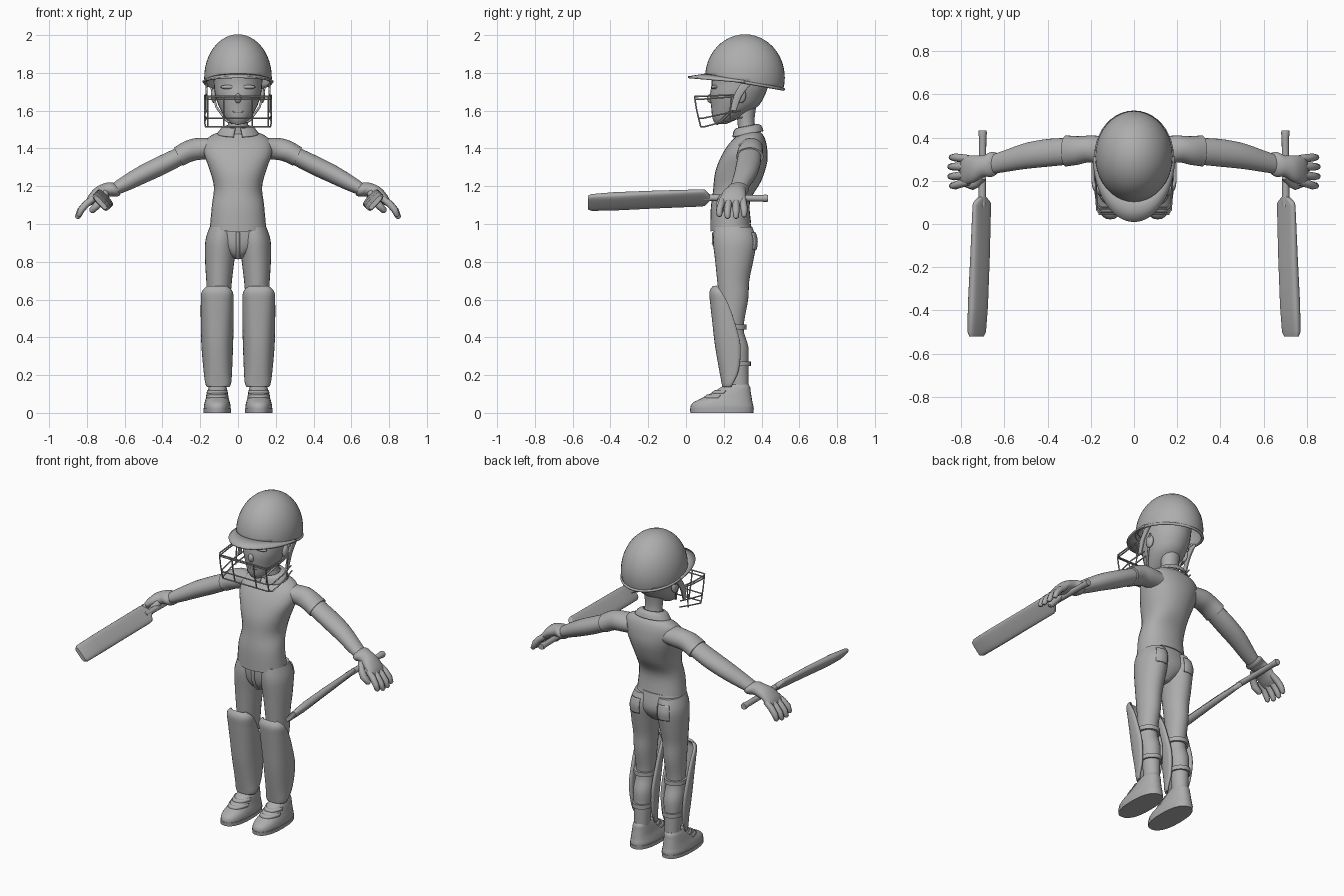
import bpy, bmesh, math
from mathutils import Vector as V

grey = bpy.data.materials.new("plain grey")
grey.diffuse_color = (0.42, 0.42, 0.42, 1)

# cross-section axes: horizontal slices, slices along the arm, slices along the bat
FLAT = (V((1, 0, 0)), V((0, 1, 0)))
ARM = (V((.43, 0, .9)), V((0, 1, 0)))
BAT = (V((.68, 0, .73)), V((-.73, 0, .68)))


def finish(ob, mirror=False, thick=0, angle=50):
    ob.data.materials.append(grey)
    bpy.ops.object.select_all(action='DESELECT')
    ob.select_set(True)
    bpy.context.view_layer.objects.active = ob
    bpy.ops.object.shade_smooth_by_angle(angle=math.radians(angle))
    if thick:
        m = ob.modifiers.new("thickness", 'SOLIDIFY')
        m.thickness, m.offset = thick, 0
    if mirror:
        ob.modifiers.new("mirror", 'MIRROR').use_clip = False
    return ob


def from_bmesh(name, bm, **kw):
    bmesh.ops.recalc_face_normals(bm, faces=bm.faces)
    me = bpy.data.meshes.new(name)
    bm.to_mesh(me)
    bm.free()
    ob = bpy.data.objects.new(name, me)
    bpy.context.collection.objects.link(ob)
    return finish(ob, **kw)


def spline(secs, steps):
    out = []
    for i in range(len(secs) - 1):
        a, b, c, d = (secs[min(max(i + k, 0), len(secs) - 1)] for k in (-1, 0, 1, 2))
        for s in range(steps):
            t = s / steps
            out.append([.5 * (2*q + (r-p)*t + (2*p-5*q+4*r-s_)*t*t + (3*q-p-3*r+s_)*t**3)
                        for p, q, r, s_ in zip(a, b, c, d)])
    return out + [list(secs[-1])]


def loft(name, secs, axes=FLAT, arc=None, p=1.0, n=28, steps=4, tilt=0, **kw):
    """Skin sections (x, y, z, radius1, radius2); arc in degrees makes an open shell."""
    bm = bmesh.new()
    a0, a1 = arc or (0, 360)
    rows = []
    for x, y, z, r1, r2 in spline(secs, steps):
        row = []
        for k in range(n + 1 if arc else n):
            a = math.radians(a0 + (a1 - a0) * k / n)
            c, s = (math.copysign(abs(f) ** p, f) for f in (math.cos(a), math.sin(a)))
            co = V((x, y, z)) + axes[0] * c * r1 + axes[1] * s * r2
            co.z += tilt * s * r2
            row.append(bm.verts.new(co))
        rows.append(row)
    for lo, hi in zip(rows, rows[1:]):
        for k in range(n):
            j = (k + 1) % len(lo)
            bm.faces.new((lo[k], lo[j], hi[j], hi[k]))
    if not arc:
        bm.faces.new(rows[0])
        bm.faces.new(rows[-1])
    return from_bmesh(name, bm, **kw)


def tube(name, pts, r, radii=None, closed=False, mirror=False):
    cu = bpy.data.curves.new(name, 'CURVE')
    cu.dimensions, cu.bevel_depth, cu.bevel_resolution, cu.use_fill_caps = '3D', r, 2, True
    sp = cu.splines.new('POLY')
    sp.points.add(len(pts) - 1)
    for i, co in enumerate(pts):
        sp.points[i].co = (*co, 1)
        sp.points[i].radius = radii[i] if radii else 1
    sp.use_cyclic_u = closed
    ob = bpy.data.objects.new(name, cu)
    bpy.context.collection.objects.link(ob)
    bpy.ops.object.select_all(action='DESELECT')
    ob.select_set(True)
    bpy.context.view_layer.objects.active = ob
    bpy.ops.object.convert(target='MESH')
    return finish(bpy.context.object, mirror)


def ball(name, co, size, mirror=False):
    bm = bmesh.new()
    bmesh.ops.create_uvsphere(bm, u_segments=16, v_segments=10, radius=1)
    for v in bm.verts:
        v.co = V(co) + V(a * b for a, b in zip(v.co, size))
    return from_bmesh(name, bm, mirror=mirror)


# head, neck and face
loft("head", [(0, .185, 1.53, .035, .03), (0, .21, 1.56, .065, .07), (0, .255, 1.62, .1, .122),
              (0, .272, 1.68, .12, .145), (0, .285, 1.74, .128, .15), (0, .29, 1.84, .125, .15),
              (0, .29, 1.92, .06, .08)])
loft("neck", [(0, .33, 1.45, .065, .055), (0, .318, 1.54, .053, .045), (0, .315, 1.64, .06, .06)])
ball("nose", (0, .133, 1.665), (.018, .022, .026))
ball("brow", (.05, .152, 1.725), (.042, .018, .012), True)
ball("mouth", (0, .148, 1.595), (.035, .014, .008))
ball("ear", (.127, .29, 1.68), (.016, .028, .04), True)

# helmet dome, cut along a sloping rim
bm = bmesh.new()
bmesh.ops.create_uvsphere(bm, u_segments=40, v_segments=24, radius=1)
for v in bm.verts:
    v.co = V((v.co.x * .175, v.co.y * .207 + .312, v.co.z * .225 + 1.775))
bmesh.ops.bisect_plane(bm, geom=bm.verts[:] + bm.edges[:] + bm.faces[:], plane_co=(0, .1, 1.785),
                       plane_no=(0, .075, .415), clear_inner=True)
from_bmesh("helmet_dome", bm, thick=.008)
tube("helmet_rim", [(.176 * math.cos(a), .312 + .205 * math.sin(a), 1.75 - .037 * math.sin(a))
                    for a in (math.tau * k / 40 for k in range(40))], .008, closed=True)
# peak, arched from side to side
bm = bmesh.new()
rows = []
for k in range(33):
    a = math.pi * (1 + k / 32)
    c, s = math.cos(a), math.sin(a)
    rows.append([bm.verts.new((c * rx, .312 + s * ry, z - s * dz)) for rx, ry, z, dz in
                 ((.165, .19, 1.76, .035), (.178, .25, 1.755, .03), (.187, .302, 1.75, .027))])
for p, q in zip(rows, rows[1:]):
    for i in (0, 1):
        bm.faces.new((p[i], p[i + 1], q[i + 1], q[i]))
from_bmesh("helmet_peak", bm, thick=.01)

# face cage and its side mounts
def hoop(y0, z0, y1, z1):
    half = [(.165, y0, z0), (.177, y0 + (y1-y0)*.45, z0 + (z1-z0)*.45), (.172, y1 + .02, z1), (.155, y1, z1)]
    return half + [(-x, y, z) for x, y, z in reversed(half)]

for i, h in enumerate(((.28, 1.685, .045, 1.675), (.28, 1.675, .055, 1.66),
                       (.29, 1.60, .07, 1.56), (.30, 1.565, .078, 1.515))):
    tube(f"cage_hoop_{i + 1}", hoop(*h), .004)
for i, x in enumerate((.16, .075)):
    tube(f"cage_upright_{i + 1}", [(x, .045, 1.675), (x, .057, 1.60), (x, .078, 1.515)], .004, mirror=True)
tube("cage_side_bar", [(.176, .24, 1.68), (.176, .23, 1.54)], .004, mirror=True)
loft("cage_mount", [(.166, .32, 1.745, .006, .03), (.167, .275, 1.68, .006, .022),
                    (.165, .25, 1.60, .006, .016)], n=12, p=.6, mirror=True)
tube("chin_strap", [(.14, .31, 1.72), (.115, .26, 1.62), (.06, .185, 1.545), (0, .165, 1.53)], .006, mirror=True)

# shirt with sleeves and collar
loft("shirt", [(0, .237, .982, .149, .108), (0, .235, 1.1, .138, .104), (0, .27, 1.2, .128, .127),
               (0, .292, 1.3, .155, .138), (0, .307, 1.38, .182, .122), (0, .32, 1.44, .172, .095),
               (0, .328, 1.475, .125, .065), (0, .328, 1.49, .06, .05)], tilt=.2, p=.92)
loft("sleeve", [(.12, .335, 1.40, .06, .07), (.2, .347, 1.398, .062, .062), (.26, .34, 1.385, .057, .066),
                (.315, .338, 1.356, .054, .072)], ARM, mirror=True)
loft("collar", [(0, .322, 1.515, .06, .055), (0, .325, 1.505, .085, .07), (0, .327, 1.475, .108, .08)],
     arc=(-78, 258), tilt=.2, thick=.008)

# arms and gloved hands
loft("arm", [(.27, .338, 1.378, .046, .06), (.39, .33, 1.318, .05, .064), (.5, .315, 1.265, .048, .06),
             (.6, .29, 1.212, .04, .05), (.68, .27, 1.17, .028, .042)], ARM, mirror=True)
loft("glove", [(.637, .28, 1.185, .034, .05), (.66, .275, 1.183, .042, .058), (.695, .268, 1.18, .038, .05),
               (.74, .255, 1.162, .034, .062), (.78, .248, 1.128, .026, .066), (.8, .245, 1.105, .014, .058)],
     ARM, mirror=True)
for i, (y, dy, length) in enumerate(((.302, .006, .92), (.265, 0, 1), (.228, -.008, 1), (.195, -.018, .9))):
    tube(f"finger_{i + 1}", [(.765, y, 1.135), (.795 + .01 * length, y + dy / 2, 1.105),
                             (.775 + .06 * length, y + dy, 1.13 - .06 * length),
                             (.775 + .075 * length, y + dy, 1.13 - .095 * length),
                             (.775 + .077 * length, y + dy, 1.13 - .102 * length)],
         .019, [.9, 1, .95, .75, .3], mirror=True)
tube("thumb", [(.70, .22, 1.165), (.72, .19, 1.135), (.745, .178, 1.10), (.775, .185, 1.07), (.782, .187, 1.064)],
     .021, [.9, 1, 1, .8, .3], mirror=True)

# bats
loft("bat_handle", [(.70, .433, 1.136, .018, .018), (.70, .42, 1.136, .02, .02), (.70, .40, 1.136, .017, .017),
                    (.702, .08, 1.139, .017, .017)], BAT, n=16, steps=1, mirror=True)
loft("bat_blade", [(.702, .125, 1.139, .018, .016), (.703, .10, 1.139, .053, .015), (.704, .085, 1.138, .057, .015),
                   (.712, -.15, 1.13, .057, .02), (.722, -.38, 1.12, .057, .023), (.727, -.5, 1.114, .055, .017),
                   (.728, -.52, 1.113, .045, .012)], BAT, n=24, p=.6, steps=1, mirror=True)

# trousers
loft("trouser_seat", [(0, .25, .815, .022, .05), (0, .252, .85, .08, .085), (0, .255, .91, .155, .105),
                      (0, .245, 1.0, .143, .098)], p=.9)
loft("trouser_leg", [(.082, .25, .985, .068, .1), (.09, .258, .91, .083, .115), (.097, .255, .8, .077, .1),
                     (.1, .25, .7, .068, .085), (.102, .252, .6, .062, .077), (.104, .247, .45, .054, .058),
                     (.105, .265, .35, .058, .065), (.105, .276, .25, .05, .055), (.105, .283, .1, .042, .048)],
     mirror=True)
loft("back_pocket", [(.087, .254, .955, .078, .112), (.09, .257, .91, .084, .119), (.091, .257, .865, .082, .114)],
     arc=(58, 108), n=10, thick=.008, mirror=True)
tube("trouser_fly", [(0, .15, .955), (0, .147, .9), (0, .17, .85), (0, .2, .82)], .011)

# shin pads and straps
loft("shin_pad", [(.11, .162, .668, .045, .014), (.11, .187, .64, .075, .056), (.11, .222, .58, .08, .087),
                  (.11, .255, .49, .08, .11), (.11, .288, .36, .077, .128), (.107, .28, .23, .069, .098),
                  (.105, .25, .16, .062, .055), (.105, .238, .14, .052, .04)],
     arc=(180, 360), p=.8, thick=.014, mirror=True)
for name, y, z, rx, ry in (("upper_strap", .25, .455, .066, .07), ("lower_strap", .275, .26, .06, .068)):
    loft(name, [(.105, y, z - .013, rx, ry), (.105, y, z + .013, rx, ry)], steps=1, mirror=True)

# shoes
loft("shoe", [(.11, .19, 0, .068, .163), (.11, .19, .03, .071, .167), (.11, .195, .055, .067, .157),
              (.11, .218, .08, .06, .13), (.109, .243, .11, .054, .1), (.108, .262, .135, .048, .078),
              (.107, .27, .15, .042, .062)], p=.85, mirror=True)
loft("shoe_sole", [(.11, .19, 0, .073, .167), (.11, .19, .022, .074, .169)], p=.85, steps=1, mirror=True)
for i, (y, z, rx, ry) in enumerate(((.224, .086, .06, .128), (.243, .11, .056, .104))):
    loft(f"shoe_band_{i + 1}", [(.11, y, z - .008, rx, ry + .003), (.11, y + .008, z + .008, rx - .003, ry - .008)],
         arc=(200, 340), p=.85, steps=1, thick=.008, mirror=True)
